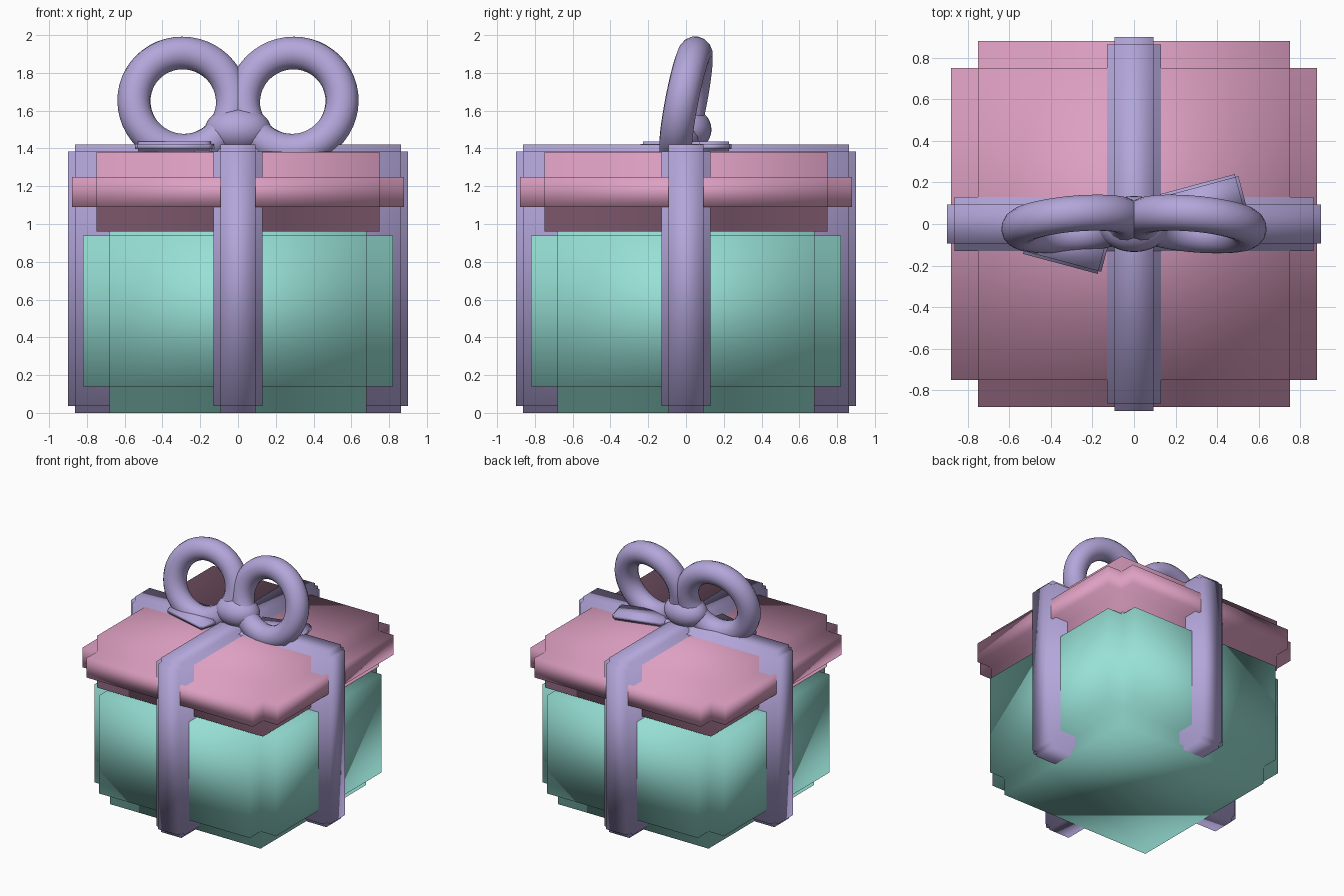
import bpy, bmesh
from mathutils import Vector, Matrix, Euler
from math import radians

cube = bpy.data.objects.get("Cube")
if cube:
    bpy.data.objects.remove(cube, do_unlink=True)


def make_material(name, rgb):
    mat = bpy.data.materials.new(name)
    mat.use_nodes = True
    mat.diffuse_color = (*rgb, 1)
    bsdf = mat.node_tree.nodes["Principled BSDF"]
    bsdf.inputs["Base Color"].default_value = (*rgb, 1)
    bsdf.inputs["Roughness"].default_value = 0.6
    return mat


teal = make_material("soft teal", (0.31, 0.75, 0.67))
pink = make_material("dusty pink", (0.73, 0.35, 0.54))
lilac = make_material("lilac", (0.45, 0.38, 0.70))


def finish(name, bm, mat, location=(0, 0, 0), rotation=(0, 0, 0)):
    """Turn a bmesh into a smooth-shaded object."""
    bmesh.ops.recalc_face_normals(bm, faces=bm.faces)
    for face in bm.faces:
        face.smooth = True
    mesh = bpy.data.meshes.new(name)
    bm.to_mesh(mesh)
    bm.free()
    mesh.materials.append(mat)
    obj = bpy.data.objects.new(name, mesh)
    obj.location = location
    obj.rotation_euler = rotation
    bpy.context.collection.objects.link(obj)
    return obj


def notched_box(name, size, notch, mat, location, yaw=0):
    """Box with every edge cut back in a square step: a core with six raised faces."""
    bm = bmesh.new()
    core = [s - 2 * notch for s in size]
    bmesh.ops.create_cube(bm, size=1, matrix=Matrix.Diagonal((*core, 1)))
    bm.normal_update()
    raised = bmesh.ops.extrude_discrete_faces(bm, faces=bm.faces[:])["faces"]
    for face in raised:
        centre = face.calc_center_median()
        axis = max(range(3), key=lambda i: abs(centre[i]) / core[i])
        offset = Vector((0, 0, 0))
        offset[axis] = notch if centre[axis] > 0 else -notch
        bmesh.ops.translate(bm, verts=face.verts[:], vec=offset)
    return finish(name, bm, mat, location, (0, 0, yaw))


def ring(name, major, minor, mat, location, rotation):
    """Torus made by spinning a circle about the local y axis."""
    bm = bmesh.new()
    circle = bmesh.ops.create_circle(
        bm, segments=16, radius=minor, matrix=Matrix.Translation((major, 0, 0)))
    edges = list({e for v in circle["verts"] for e in v.link_edges})
    bmesh.ops.spin(bm, geom=circle["verts"] + edges, cent=(0, 0, 0), axis=(0, 1, 0),
                   angle=radians(360), steps=48)
    bmesh.ops.remove_doubles(bm, verts=bm.verts, dist=0.0005)
    return finish(name, bm, mat, location, rotation)


# Box and lid
notched_box("box_body", (1.64, 1.64, 1.08), 0.14, teal, (0, 0, 0.54))
notched_box("lid", (1.76, 1.76, 0.42), 0.13, pink, (0, 0, 1.17))

# Ribbon bands wrapping the box
notched_box("ribbon_across", (1.8, 0.26, 1.42), 0.037, lilac, (0, 0, 0.71))
notched_box("ribbon_along", (0.26, 1.8, 1.42), 0.037, lilac, (0, 0, 0.71))

# Bow loops and tails
for side, label in ((1, "left"), (-1, "right")):
    ring("bow_loop_" + label, 0.262, 0.088, lilac, (side * 0.29, 0, 1.648),
         Euler((-0.19, 0, -side * 0.09)))
    notched_box("bow_tail_" + label, (0.4, 0.19, 0.054), 0.014, lilac,
                (side * 0.33, side * 0.1, 1.41), side * radians(15))

# Bow knot
bm = bmesh.new()
bmesh.ops.create_uvsphere(bm, u_segments=32, v_segments=16, radius=1,
                          matrix=Matrix.Diagonal((0.175, 0.135, 0.12, 1)))
finish("bow_knot", bm, lilac, (0, 0, 1.5))
